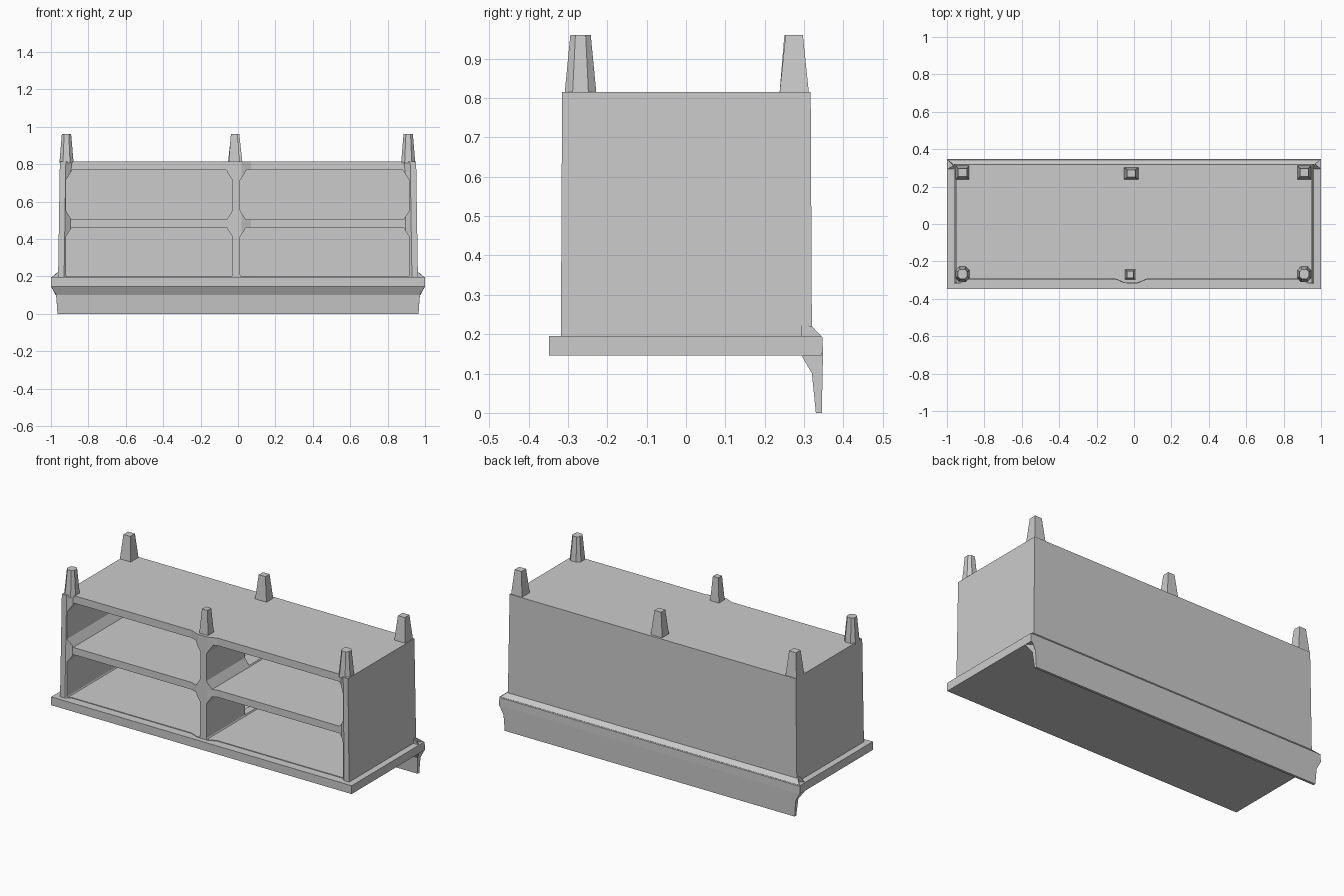
import bpy, bmesh

if "Cube" in bpy.data.objects:
    bpy.data.objects.remove(bpy.data.objects["Cube"])


def loft(name, rings):
    """Closed solid through rings of equal point count."""
    bm = bmesh.new()
    loops = [[bm.verts.new(p) for p in ring] for ring in rings]
    n = len(loops[0])
    for a, b in zip(loops, loops[1:]):
        for i in range(n):
            j = (i + 1) % n
            bm.faces.new((a[i], a[j], b[j], b[i]))
    bm.faces.new(loops[0][::-1])
    bm.faces.new(loops[-1])
    bmesh.ops.recalc_face_normals(bm, faces=bm.faces)
    me = bpy.data.meshes.new(name)
    bm.to_mesh(me)
    bm.free()
    ob = bpy.data.objects.new(name, me)
    bpy.context.collection.objects.link(ob)
    return ob


def box(name, x0, x1, y0, y1, z0, z1):
    return loft(name, [[(x0, y0, z), (x1, y0, z), (x1, y1, z), (x0, y1, z)]
                       for z in (z0, z1)])


def cut(target, cutter):
    mod = target.modifiers.new(cutter.name, 'BOOLEAN')
    mod.operation = 'DIFFERENCE'
    mod.solver = 'EXACT'
    mod.object = cutter
    cutter.hide_render = True
    cutter.hide_set(True)


# Base slab
box("base_slab", -1, 1, -0.348, 0.344, 0.146, 0.196)

# Cabinet body: plan outline with slight posts at the front corners and centre
plan = [(-0.962, -0.318), (-0.93, -0.318), (-0.9, -0.297), (-0.1, -0.297),
        (-0.05, -0.318), (0.02, -0.318), (0.07, -0.297), (0.9, -0.297),
        (0.93, -0.318), (0.962, -0.318), (0.962, 0.32), (-0.962, 0.32)]
body = loft("cabinet_body", [[(x * s, y * t, z) for x, y in plan]
                             for z, s, t in ((0.19, 1.0, 1.0), (0.815, 0.99, 0.99))])


# Four open compartments with chamfered corners
def compartment(name, x0, x1, z0, z1, c, low):
    prof = [(x0 + low, z0), (x1 - low, z0), (x1, z0 + low * 1.6), (x1, z1 - c * 1.6),
            (x1 - c, z1), (x0 + c, z1), (x0, z1 - c * 1.6), (x0, z0 + low * 1.6)]
    return loft(name, [[(x, y, z) for x, z in prof] for y in (-0.4, 0.285)])


for label, x0, x1 in (("left", -0.92, -0.03), ("right", 0.012, 0.915)):
    cut(body, compartment("upper_cut_" + label, x0, x1, 0.503, 0.77, 0.035, 0.03))
    cut(body, compartment("lower_cut_" + label, x0, x1, 0.2, 0.46, 0.03, 0.004))

# The centre divider stops half way back, joining the compartments
for label, z0, z1 in (("upper", 0.51, 0.76), ("lower", 0.207, 0.45)):
    cut(body, box("divider_gap_" + label, -0.08, 0.06, 0.05, 0.28, z0, z1))

# Hanging skirt along the back edge: (y, z, half length)
skirt = [(0.31, 0.222, 0.965), (0.32, 0.22, 0.968), (0.347, 0.192, 1.0),
         (0.348, 0.146, 1.0), (0.347, 0.095, 0.972), (0.345, 0.0, 0.965),
         (0.33, 0.0, 0.965), (0.32, 0.1, 0.972), (0.293, 0.147, 1.0),
         (0.293, 0.19, 1.0), (0.293, 0.222, 0.965)]
loft("back_skirt", [[(s * w, y, z) for y, z, w in skirt] for s in (-1, 1)])


# Tapered pegs on the roof
def peg(name, x, y, bottom, top, chamfer):
    rings = []
    for z, (w, d) in ((0.805, bottom), (0.96, top)):
        if chamfer:
            k = 0.5
            pts = [(-1, -k), (-k, -1), (k, -1), (1, -k), (1, k), (k, 1), (-k, 1), (-1, k)]
        else:
            pts = [(-1, -1), (1, -1), (1, 1), (-1, 1)]
        rings.append([(x + px * w / 2, y + py * d / 2, z) for px, py in pts])
    loft(name, rings)


for label, x in (("left", -0.917), ("right", 0.91)):
    peg("front_peg_" + label, x, -0.268, (0.076, 0.082), (0.05, 0.052), True)
    peg("back_peg_" + label, x, 0.275, (0.074, 0.076), (0.046, 0.044), False)
peg("front_peg_centre", -0.02, -0.27, (0.06, 0.056), (0.036, 0.036), False)
peg("back_peg_centre", -0.015, 0.27, (0.078, 0.066), (0.044, 0.04), False)
